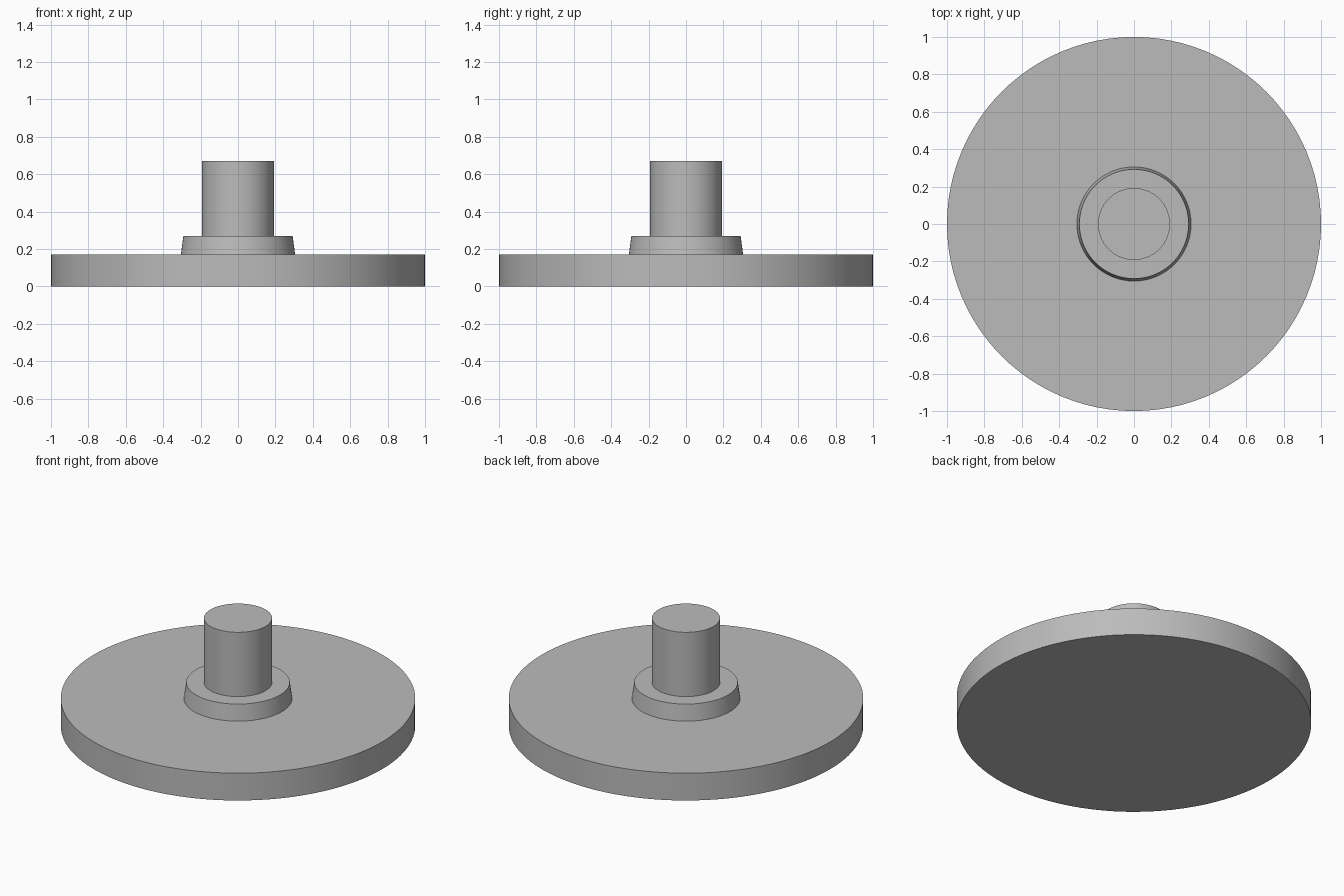
import bpy
import math

if "Cube" in bpy.data.objects:
    bpy.data.objects.remove(bpy.data.objects["Cube"], do_unlink=True)

# Single grey material
grey = bpy.data.materials.new("plain_grey")
grey.use_nodes = True
colour = (0.5, 0.5, 0.5, 1)
grey.diffuse_color = colour
grey.node_tree.nodes["Principled BSDF"].inputs["Base Color"].default_value = colour


def round_part(name, bottom, top, r_bottom, r_top, sides=96):
    """Closed round solid between two heights, smooth around with sharp rims."""
    bpy.ops.mesh.primitive_cone_add(
        vertices=sides, radius1=r_bottom, radius2=r_top,
        depth=top - bottom, location=(0, 0, (bottom + top) / 2))
    part = bpy.context.object
    part.name = name
    part.data.materials.append(grey)
    bpy.ops.object.shade_smooth_by_angle(angle=math.radians(30))
    return part


# Wide disc, tapered collar and upright shaft; upper parts sink in slightly
round_part("base_disc", 0, 0.17, 1, 1)
round_part("tapered_collar", 0.165, 0.27, 0.306, 0.292)
round_part("shaft", 0.26, 0.67, 0.192, 0.192)
